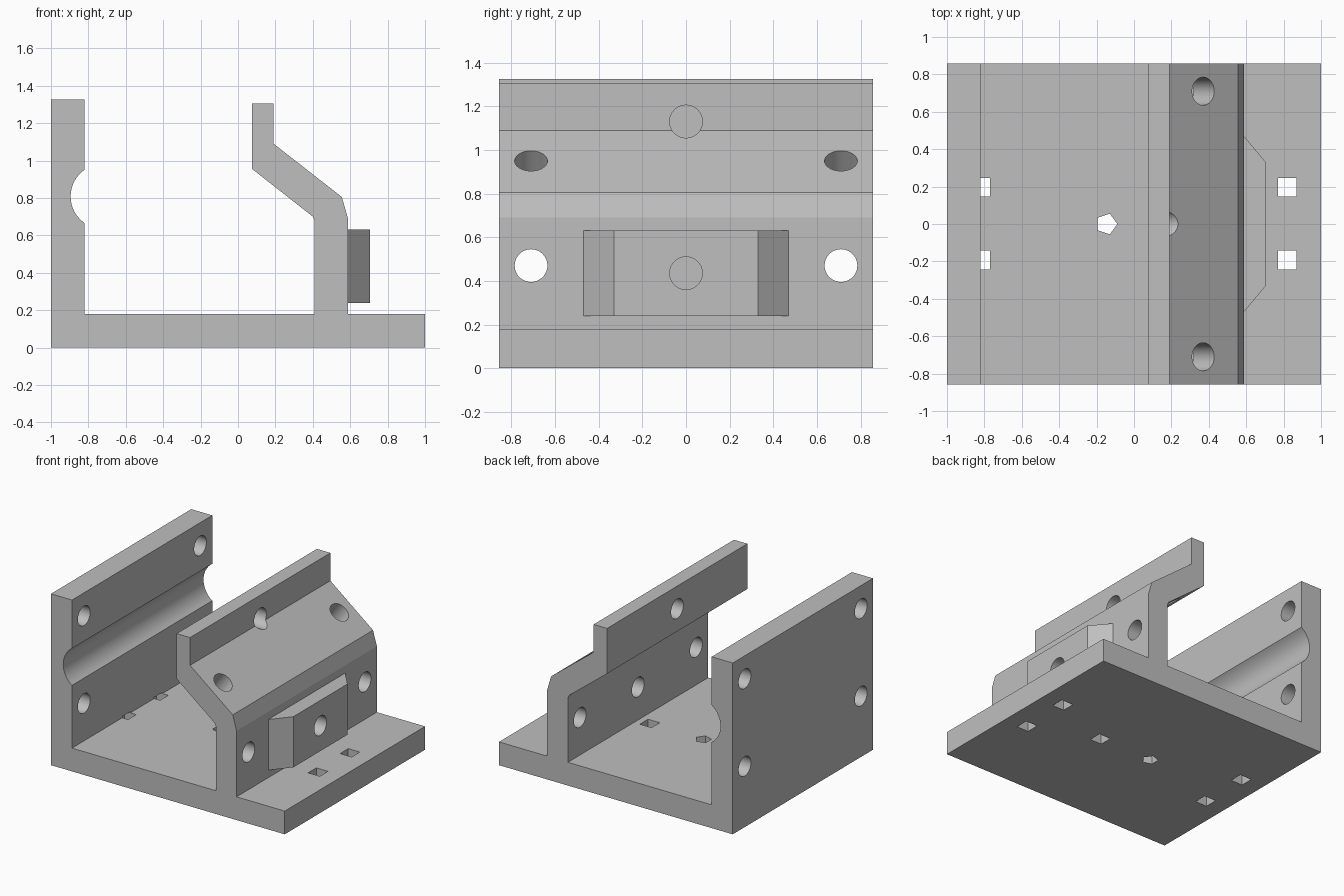
import bpy, bmesh, math
from mathutils import Matrix, Vector

cube = bpy.data.objects.get("Cube")
if cube:
    bpy.data.objects.remove(cube)

grey = bpy.data.materials.new("plain grey")
grey.use_nodes = True
colour = (0.52, 0.52, 0.52, 1)
grey.diffuse_color = colour
grey.node_tree.nodes["Principled BSDF"].inputs["Base Color"].default_value = colour

HALF = 0.857      # half of the depth
FLOOR = 0.18      # thickness of the base
SIDE = 0.71       # offset of the paired holes
RADIUS = 0.075    # radius of the round holes


def make_object(name, bm):
    bmesh.ops.recalc_face_normals(bm, faces=bm.faces)
    mesh = bpy.data.meshes.new(name)
    bm.to_mesh(mesh)
    bm.free()
    mesh.materials.append(grey)
    obj = bpy.data.objects.new(name, mesh)
    bpy.context.collection.objects.link(obj)
    return obj


def prism(name, points, offset):
    """Extrude a flat outline into a solid."""
    bm = bmesh.new()
    face = bm.faces.new([bm.verts.new(p) for p in points])
    moved = bmesh.ops.extrude_face_region(bm, geom=[face])["geom"]
    verts = [g for g in moved if isinstance(g, bmesh.types.BMVert)]
    bmesh.ops.translate(bm, verts=verts, vec=offset)
    return make_object(name, bm)


# Bracket body: base, grooved wall and cranked wall in one profile
groove = []
for i in range(17):
    a = math.radians(124.5 + 111 * i / 16)
    groove.append((-0.722 + 0.173 * math.cos(a), 0.808 + 0.173 * math.sin(a)))
profile = [(-1, 0), (-1, 1.325), (-0.82, 1.325)] + groove + [
    (-0.82, FLOOR), (0.41, FLOOR), (0.41, 0.68), (0.4, 0.7),
    (0.075, 0.955), (0.075, 1.305), (0.19, 1.305), (0.19, 1.09),
    (0.555, 0.805), (0.588, 0.69), (0.588, FLOOR), (1, FLOOR), (1, 0)]
body = prism("bracket_body", [(x, -HALF, z) for x, z in profile], (0, 2 * HALF, 0))

# Raised boss on the outer face
boss = prism("side_boss", [(0.588, -0.47, 0.238), (0.705, -0.33, 0.238),
                           (0.705, 0.33, 0.238), (0.588, 0.47, 0.238)], (0, 0, 0.392))

# Cutters for all holes
cut = bmesh.new()


def drill(centre, axis, length, radius=RADIUS, sides=48):
    turn = Vector(axis).to_track_quat("Z", "Y").to_matrix().to_4x4()
    bmesh.ops.create_cone(cut, cap_ends=True, segments=sides, radius1=radius,
                          radius2=radius, depth=length,
                          matrix=Matrix.Translation(centre) @ turn)


def square_hole(x, y):
    size = Matrix.Diagonal((0.1, 0.1, 0.4, 1))
    bmesh.ops.create_cube(cut, size=1,
                          matrix=Matrix.Translation((x, y, FLOOR - 0.19)) @ size)


X_AXIS = (1, 0, 0)
for y in (-SIDE, SIDE):
    drill((-0.91, y, 0.47), X_AXIS, 0.4)
    drill((-0.91, y, 1.147), X_AXIS, 0.4)
    drill((0.5, y, 0.47), X_AXIS, 0.5)
    drill((0.37, y, 0.95), (0.615, 0, 0.788), 0.6)
drill((0.55, 0, 0.435), X_AXIS, 0.6)
drill((0.13, 0, 1.13), X_AXIS, 0.5)
for x in (-0.82, 0.82):
    for y in (-0.193, 0.197):
        square_hole(x, y)
square_hole(0.31, 0)

# Five-sided floor hole, one corner towards +x
bmesh.ops.create_cone(cut, cap_ends=True, segments=5, radius1=0.058, radius2=0.058,
                      depth=0.5, matrix=Matrix.Translation((-0.147, 0, 0.1))
                      @ Matrix.Rotation(-math.pi / 2, 4, "Z"))
cutter = make_object("hole_cutter", cut)
cutter.hide_render = True

# Cut the holes and keep the edges sharp
for obj in (body, boss):
    mod = obj.modifiers.new("holes", "BOOLEAN")
    mod.operation = "DIFFERENCE"
    mod.solver = "EXACT"
    mod.object = cutter
    bpy.ops.object.select_all(action="DESELECT")
    obj.select_set(True)
    bpy.context.view_layer.objects.active = obj
    bpy.ops.object.modifier_apply(modifier=mod.name)
    bpy.ops.object.shade_smooth_by_angle(angle=math.radians(15))
bpy.data.objects.remove(cutter)
